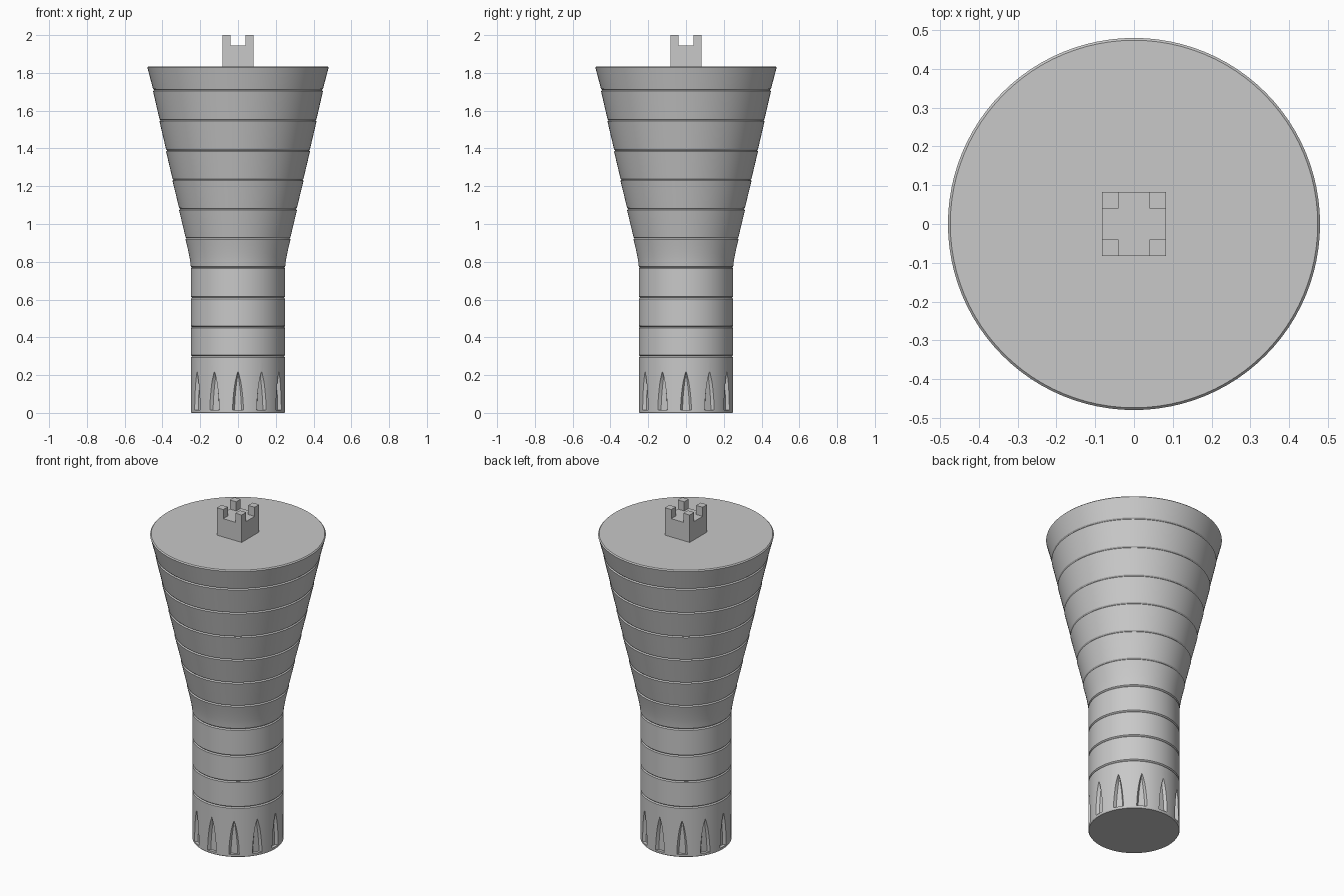
import bpy, bmesh, math

if "Cube" in bpy.data.objects:
    bpy.data.objects.remove(bpy.data.objects["Cube"])

SEG = 96
mat = bpy.data.materials.new("concrete grey")
mat.diffuse_color = (0.58, 0.58, 0.58, 1)
mat.use_nodes = True
mat.node_tree.nodes["Principled BSDF"].inputs["Base Color"].default_value = mat.diffuse_color


def finish(name, bm):
    bmesh.ops.recalc_face_normals(bm, faces=bm.faces)
    me = bpy.data.meshes.new(name)
    bm.to_mesh(me)
    bm.free()
    ob = bpy.data.objects.new(name, me)
    bpy.context.collection.objects.link(ob)
    me.materials.append(mat)
    return ob


def activate(ob):
    bpy.ops.object.select_all(action='DESELECT')
    ob.select_set(True)
    bpy.context.view_layer.objects.active = ob


def smooth(ob):
    activate(ob)
    bpy.ops.object.shade_smooth_by_angle(angle=math.radians(25))


def revolve(name, profile):
    """Closed solid of revolution from (radius, z) points."""
    bm = bmesh.new()
    rings = [[bm.verts.new((r * math.cos(2 * math.pi * i / SEG),
                            r * math.sin(2 * math.pi * i / SEG), z))
              for i in range(SEG)] for r, z in profile]
    for a, b in zip(rings, rings[1:]):
        for i in range(SEG):
            j = (i + 1) % SEG
            bm.faces.new((a[i], a[j], b[j], b[i]))
    bm.faces.new(rings[0])
    bm.faces.new(rings[-1])
    return finish(name, bm)


# Base drum with twelve pointed niches
base = revolve("base_drum", [(0.247, 0), (0.25, 0.006), (0.25, 0.294), (0.244, 0.3)])
bm = bmesh.new()
for k in range(12):
    a = k * math.pi / 6
    verts = []
    for r, hw, top in ((0.268, 0.042, 0.23), (0.232, 0.018, 0.21)):
        for i in range(9):
            t = i / 8
            w = hw * (1 - t ** 1.7)
            z = 0.015 + (top - 0.015) * t
            for s in ((-1, 1) if i < 8 else (0,)):
                x, y = s * w, -r
                verts.append(bm.verts.new((x * math.cos(a) - y * math.sin(a),
                                           x * math.sin(a) + y * math.cos(a), z)))
    bmesh.ops.convex_hull(bm, input=verts)
cutter = finish("niche_cutter", bm)
cutter.hide_render = True
activate(base)
mod = base.modifiers.new("niches", 'BOOLEAN')
mod.operation = 'DIFFERENCE'
mod.solver = 'EXACT'
mod.object = cutter
bpy.ops.object.modifier_apply(modifier=mod.name)
bpy.data.objects.remove(cutter)
smooth(base)

# Shaft and flaring funnel: storeys divided by thin grooves
levels = [(0.25, 0.30), (0.25, 0.455), (0.25, 0.61), (0.25, 0.77), (0.278, 0.925),
          (0.312, 1.08), (0.347, 1.235), (0.381, 1.39), (0.416, 1.55), (0.45, 1.71),
          (0.48, 1.835)]
profile = [(0.244, 0.30)]
for i, ((r0, z0), (r1, z1)) in enumerate(zip(levels, levels[1:])):
    steps = 6 if i == 3 else 1      # the first flaring storey curves outward
    for k in range(steps + 1):
        t = k / steps
        z = z0 + 0.006 + (z1 - z0 - 0.012) * t
        profile.append((r0 + (r1 - r0) * (t ** 1.3 if i == 3 else t), z))
    profile.append((r1 - 0.006, z1))
smooth(revolve("flared_tower", profile))

# Crowned block on the roof
bm = bmesh.new()
H, N, Z0, Z1, Z2 = 0.083, 0.04, 1.83, 1.945, 2.0


def box(x0, x1, y0, y1, z0, z1):
    v = bmesh.ops.create_cube(bm, size=1)["verts"]
    for p in v:
        p.co = (x1 if p.co.x > 0 else x0, y1 if p.co.y > 0 else y0,
                z1 if p.co.z > 0 else z0)


box(-H, H, -H, H, Z0, Z1)
for sx in (-1, 1):
    for sy in (-1, 1):
        xs, ys = sorted((sx * N, sx * H)), sorted((sy * N, sy * H))
        box(*xs, *ys, Z1, Z2)
finish("roof_battlement", bm)
